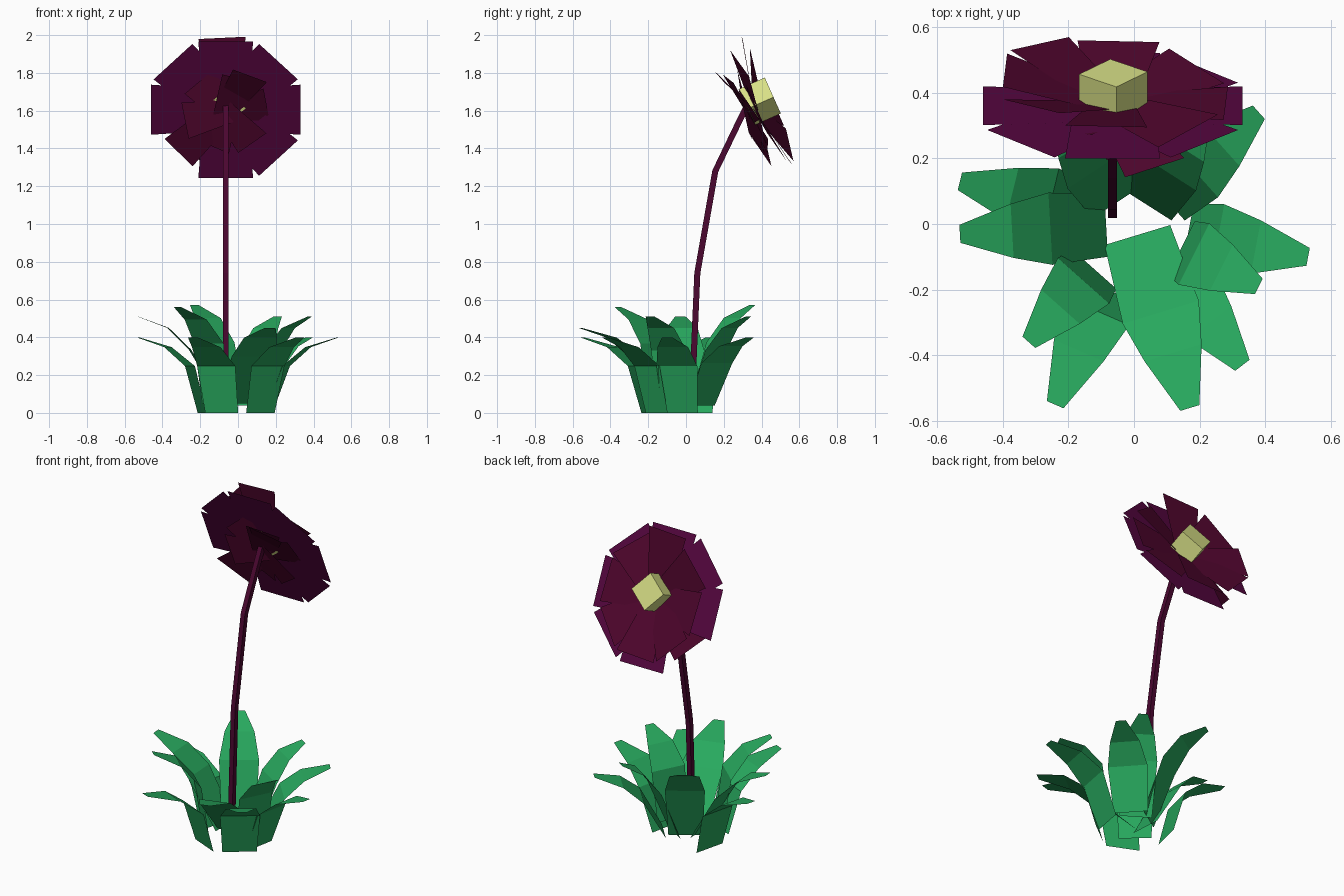
import bpy, bmesh, math
from mathutils import Vector, Matrix

if "Cube" in bpy.data.objects:
    bpy.data.objects.remove(bpy.data.objects["Cube"])


def material(name, col):
    m = bpy.data.materials.new(name)
    m.diffuse_color = (*col, 1)
    m.use_nodes = True
    m.node_tree.nodes["Principled BSDF"].inputs["Base Color"].default_value = m.diffuse_color
    return m


GREEN = material("leaf green", (0.021, 0.395, 0.112))
PURPLE = material("outer purple", (0.092, 0.0018, 0.050))
MAROON = material("inner maroon", (0.078, 0.0016, 0.026))
STEM = material("stem plum", (0.070, 0.0020, 0.030))
YELLOW = material("pale yellow", (0.70, 0.76, 0.245))


def make(name, bm, mat):
    me = bpy.data.meshes.new(name)
    bm.to_mesh(me)
    bm.free()
    me.materials.append(mat)
    ob = bpy.data.objects.new(name, me)
    bpy.context.collection.objects.link(ob)
    return ob


def strip(bm, rows):
    """Bridge consecutive rows of points with quads."""
    vs = [[bm.verts.new(p) for p in row] for row in rows]
    for a, b in zip(vs, vs[1:]):
        for i in range(len(a) - 1):
            bm.faces.new((a[i], a[i + 1], b[i + 1], b[i]))


# Leaves: upright base bending outward to a blunt tip
# tip x, tip y, tip z, base z, base radius fraction, width scale
leaves = [
    (0.17, -0.56, 0.45, 0.05, 0.06, 1.1),
    (-0.24, -0.55, 0.40, 0.0, 0.36, 1.0),
    (-0.32, -0.36, 0.56, 0.05, 0.38, 0.95),
    (0.33, -0.43, 0.40, 0.0, 0.36, 1.0),
    (0.53, -0.10, 0.40, 0.0, 0.31, 1.0),
    (0.38, -0.19, 0.51, 0.04, 0.38, 0.95),
    (0.38, 0.34, 0.40, 0.04, 0.24, 1.0),
    (0.21, 0.33, 0.51, 0.04, 0.18, 0.95),
    (-0.23, 0.35, 0.57, 0.05, 0.20, 1.0),
    (-0.53, 0.13, 0.40, 0.0, 0.36, 1.0),
    (-0.53, -0.03, 0.51, 0.05, 0.16, 1.0),
]
for n, (x, y, z, zb, fb, ws) in enumerate(leaves):
    R = math.hypot(x, y)
    out = Vector((x / R, y / R, 0))
    side = Vector((-out.y, out.x, 0))
    rows = []
    for fr, fz, w in ((fb, 0, 0.19), (0.48, 0.62, 0.22),
                      (0.70, 0.87, 0.165), (1.0, 1.0, 0.055)):
        c = out * R * fr + Vector((0, 0, zb + (z - zb) * fz))
        rows.append([c - side * w * ws / 2, c + side * w * ws / 2])
    bm = bmesh.new()
    strip(bm, rows)
    make("leaf_%d" % (n + 1), bm, GREEN)

# Stem: four-sided bent tube
path = [(0.035, 0.16), (0.06, 0.74), (0.155, 1.28), (0.28, 1.54), (0.335, 1.65)]
bm = bmesh.new()
rows = []
for i, (y, z) in enumerate(path):
    a, b = path[max(i - 1, 0)], path[min(i + 1, len(path) - 1)]
    d = Vector((0, b[0] - a[0], b[1] - a[1])).normalized()
    nrm = Vector((0, d.z, -d.y)) * 0.016
    sx = Vector((0.014, 0, 0))
    c = Vector((-0.065, y, z))
    rows.append([c + sx + nrm, c - sx + nrm, c - sx - nrm, c + sx - nrm, c + sx + nrm])
strip(bm, rows)
bmesh.ops.remove_doubles(bm, verts=bm.verts, dist=1e-4)
bmesh.ops.holes_fill(bm, edges=bm.edges)
bmesh.ops.recalc_face_normals(bm, faces=bm.faces)
make("stem", bm, STEM)

# Flower frame: columns are sideways, up in the disc, and facing direction
t = math.radians(24)
face_dir = Vector((0, math.cos(t), math.sin(t)))
up_dir = Vector((0, -math.sin(t), math.cos(t)))
C = Vector((-0.065, 0.36, 1.605))


def petal(bm, ang, r0, r1, w0, w1, cup=0, twist=0, lift=0):
    """Flat four-cornered petal pointing at ang in the disc, cupped forward."""
    a = math.radians(ang)
    rad = Vector((1, 0, 0)) * math.cos(a) + up_dir * math.sin(a)
    tan = Vector((-1, 0, 0)) * math.sin(a) + up_dir * math.cos(a)
    k = math.radians(cup)
    rad2 = rad * math.cos(k) + face_dir * math.sin(k)
    tan2 = Matrix.Rotation(math.radians(twist), 3, rad2) @ tan
    o = C + face_dir * lift
    strip(bm, [[o + rad2 * r - tan2 * w / 2, o + rad2 * r + tan2 * w / 2]
               for r, w in ((r0, w0), (r1, w1))])


# Outer ring: eight flat petals with one gap at the lower left
bm = bmesh.new()
for i in range(8):
    if i != 5:
        petal(bm, i * 45, 0.05, 0.395, 0.24, 0.29, lift=-0.002 * (i % 2))
make("outer_petals", bm, PURPLE)

# Middle ring: cupped forward, more on the left than on the right
bm = bmesh.new()
for i in range(8):
    cup = 10 - 8 * math.cos(math.radians(i * 45)) + 4 * (i == 2)
    petal(bm, i * 45 + 3, 0.05, 0.345 + 0.04 * (i == 2), 0.15, 0.25,
          cup=cup, twist=8 * (i % 2), lift=0.004)
make("middle_petals", bm, MAROON)

# Inner ring: shorter, set just behind the disc around the stem
bm = bmesh.new()
for i in range(6):
    petal(bm, 10 + i * 60, -0.03, 0.22, 0.12, 0.20,
          cup=6 * (-1) ** i, twist=10, lift=-0.035)
make("inner_petals", bm, MAROON)

# Stray petals bent backward behind the disc
bm = bmesh.new()
petal(bm, 62, 0.03, 0.29, 0.14, 0.20, cup=-20, twist=8)
petal(bm, 222, 0.03, 0.34, 0.16, 0.23, cup=-9, twist=-8)
make("back_petals", bm, MAROON)

# Flower centre: a cube standing on its corner in the disc
bm = bmesh.new()
frame = Matrix((Vector((1, 0, 0)), up_dir, face_dir)).transposed()
rot = frame @ Matrix.Rotation(math.radians(40), 3, 'Z')
bmesh.ops.create_cube(bm, size=0.148,
                      matrix=Matrix.Translation((-0.063, 0.392, 1.65)) @ rot.to_4x4())
bmesh.ops.recalc_face_normals(bm, faces=bm.faces)
make("flower_centre", bm, YELLOW)
